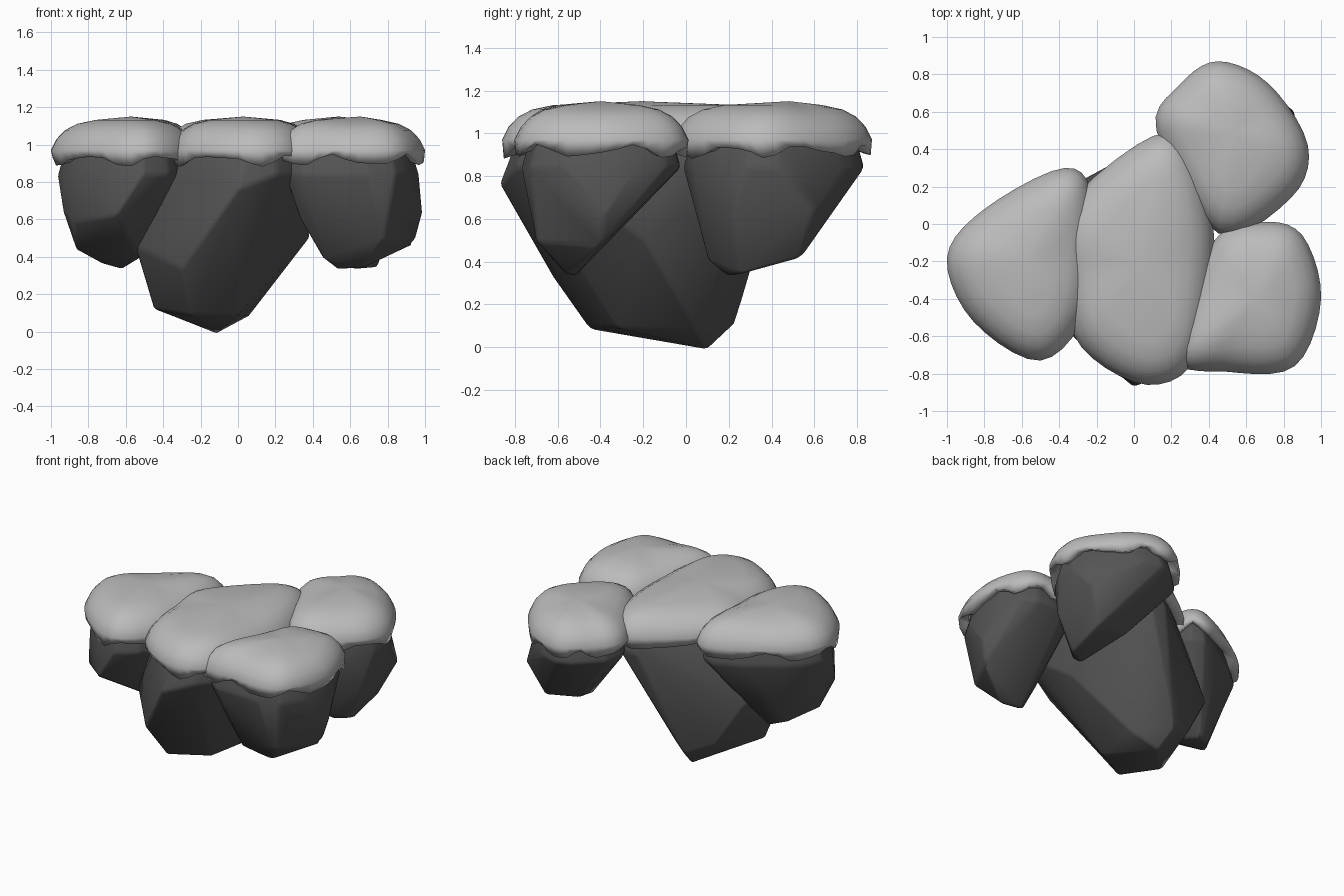
import bpy, bmesh, math, random
from mathutils import Vector

if "Cube" in bpy.data.objects:
    bpy.data.objects.remove(bpy.data.objects["Cube"])

random.seed(4)


def finish(name, bm, colour):
    bmesh.ops.recalc_face_normals(bm, faces=bm.faces)
    mesh = bpy.data.meshes.new(name)
    bm.to_mesh(mesh)
    bm.free()
    obj = bpy.data.objects.new(name, mesh)
    bpy.context.collection.objects.link(obj)
    mat = bpy.data.materials.new(name)
    mat.diffuse_color = (colour, colour, colour, 1)
    mat.use_nodes = True
    mat.node_tree.nodes["Principled BSDF"].inputs["Base Color"].default_value = mat.diffuse_color
    mesh.materials.append(mat)
    for poly in mesh.polygons:
        poly.use_smooth = True
    return obj


def smooth_loop(points, steps):
    """Closed Catmull-Rom curve through the outline."""
    pts, out = [Vector(p) for p in points], []
    n = len(pts)
    for i in range(n):
        a, b, c, d = (pts[(i + k) % n] for k in (-1, 0, 1, 2))
        for s in range(steps):
            t = s / steps
            out.append(.5 * (2 * b + (c - a) * t + (2 * a - 5 * b + 4 * c - d) * t * t
                             + (3 * b - a - 3 * c + d) * t ** 3))
    return out


def inset(p, centre, amount):
    return p + (centre - p).normalized() * amount


def rock(name, loop, centre, low):
    # Convex boulder hull with softened corners, tapering to its low points
    bm = bmesh.new()
    for p in loop:
        for amount, z in ((.035, .84), (.09, 1.03)):
            bm.verts.new((*inset(p, centre, amount), z))
    for p in low:
        bm.verts.new(p)
    hull = bmesh.ops.convex_hull(bm, input=bm.verts)
    inner = set(hull["geom_interior"] + hull["geom_unused"])
    bmesh.ops.delete(bm, geom=[v for v in inner if isinstance(v, bmesh.types.BMVert)], context="VERTS")
    bmesh.ops.dissolve_limit(bm, angle_limit=math.radians(5), verts=bm.verts, edges=bm.edges)
    obj = finish(name, bm, .09)
    bevel = obj.modifiers.new("soft_edges", "BEVEL")
    bevel.width, bevel.segments = .02, 2
    bevel.limit_method, bevel.angle_limit = "ANGLE", math.radians(25)


def cap(name, loop, centre):
    # Domed cap with a ragged drooping rim, tucked under against the boulder
    n = len(loop)
    phase = random.uniform(0, 6)
    rim = [.915 + .025 * math.sin(math.tau * 6 * i / n + phase)
           + .01 * math.sin(math.tau * 11 * i / n + 2 * phase) for i in range(n)]
    bm = bmesh.new()
    rings = []
    for amount, lift in ((.07, .02), (.006, 0)):
        rings.append([bm.verts.new((*inset(p, centre, amount), z + lift)) for p, z in zip(loop, rim)])
    for amount, z in ((0, .97), (.03, 1.03), (.075, 1.077), (.14, 1.111), (.24, 1.132)):
        rings.append([bm.verts.new((*inset(p, centre, amount), z)) for p in loop])
    for low, high in zip(rings, rings[1:]):
        for i in range(n):
            j = (i + 1) % n
            bm.faces.new((low[i], low[j], high[j], high[i]))
    top = bm.verts.new((*centre, 1.15))
    for i in range(n):
        bm.faces.new((rings[-1][i], rings[-1][(i + 1) % n], top))
    finish(name, bm, .5)


def boulder(name, outline, low):
    loop = smooth_loop(outline, 5)
    centre = sum(loop, Vector((0, 0))) / len(loop)
    rock(name + "_rock", smooth_loop(outline, 2), centre, low)
    cap(name + "_cap", loop, centre)


# Each boulder: plan outline of its cap, then the low points of its underside
boulder("left",
        [(-1, -.18), (-.8, .08), (-.37, .3), (-.22, .12), (-.25, -.45), (-.5, -.73), (-.86, -.52)],
        [(-.935, -.32, .65), (-.88, -.45, .58), (-.86, -.3, .43), (-.73, -.12, .36), (-.62, -.06, .33),
         (-.52, -.3, .39), (-.65, -.66, .62)])
boulder("centre",
        [(-.37, .08), (.1, .47), (.32, .36), (.43, -.1), (.34, -.7), (.07, -.86), (-.28, -.66), (-.38, -.3)],
        [(-.45, -.26, .12), (-.25, -.45, .085), (0, -.32, .09), (-.12, .1, -.012), (.06, .04, .085),
         (-.15, .23, .11), (-.35, .15, .2), (-.55, -.36, .46), (-.53, .1, .5), (-.3, -.63, .34),
         (.38, -.2, .5), (0, -.875, .76)])
boulder("front_right",
        [(.22, -.7), (.5, -.79), (.86, -.76), (1, -.4), (.9, -.06), (.68, .01), (.42, -.1)],
        [(.33, -.62, .6), (.45, -.6, .39), (.53, -.52, .33), (.67, -.56, .34), (.945, -.4, .47),
         (.985, -.38, .62), (.78, -.7, .49)])
boulder("back_right",
        [(.12, .5), (.25, .75), (.45, .87), (.72, .75), (.93, .42), (.84, .14), (.45, -.05)],
        [(.6, .1, .4), (.62, .19, .33), (.74, .25, .34), (.75, .54, .42), (.5, .5, .45), (.68, .62, .54),
         (.86, .6, .65), (.84, .22, .6)])
